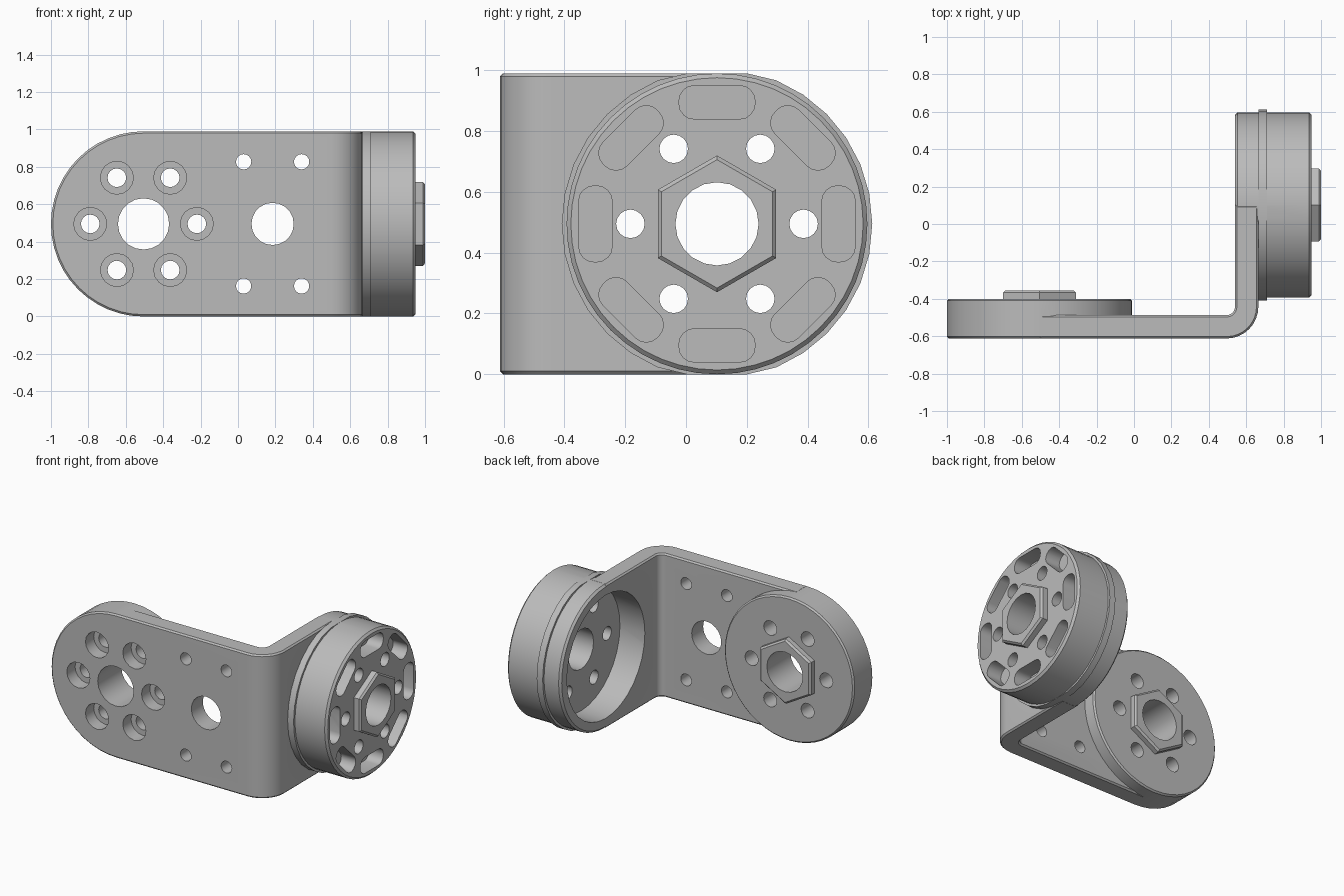
import bpy, bmesh
from math import sin, cos, pi, radians

cube = bpy.data.objects.get("Cube")
if cube:
    bpy.data.objects.remove(cube, do_unlink=True)

grey = bpy.data.materials.new("machined grey")
grey.use_nodes = True
GREY = (0.5, 0.5, 0.5, 1)
grey.diffuse_color = GREY
grey.node_tree.nodes["Principled BSDF"].inputs["Base Color"].default_value = GREY

MID = 0.495          # centre height and end radius
TOP = 2 * MID
FACE = (-0.505, MID)   # rear disc axis (x, z)
HUB = (0.102, MID)     # hub axis (y, z)
FRONT, INNER = -0.612, -0.487   # long wall
IN_X, OUT_X = 0.54, 0.665       # short wall


def circle(c, r, n, start=0.0):
    return [(c[0] + r * cos(start + 2 * pi * i / n),
             c[1] + r * sin(start + 2 * pi * i / n)) for i in range(n)]


def arc(c, r, a, b, n=8):
    return [(c[0] + r * cos(radians(a + (b - a) * i / n)),
             c[1] + r * sin(radians(a + (b - a) * i / n))) for i in range(n + 1)]


def prism(name, profiles, axis, lo, hi, bevel=0.0):
    """Extrude closed 2D profiles along an axis, with optional chamfered rims."""
    place = {"x": lambda u, v, t: (t, u, v),
             "y": lambda u, v, t: (u, t, v),
             "z": lambda u, v, t: (u, v, t)}[axis]
    bm = bmesh.new()
    rims = []
    for pts in profiles:
        rings = [[bm.verts.new(place(u, v, t)) for u, v in pts] for t in (lo, hi)]
        for ring in rings:
            rims += bm.faces.new(ring).edges
        n = len(pts)
        for i in range(n):
            j = (i + 1) % n
            bm.faces.new((rings[0][i], rings[0][j], rings[1][j], rings[1][i]))
    bmesh.ops.recalc_face_normals(bm, faces=bm.faces)
    if bevel:
        bmesh.ops.bevel(bm, geom=rims, offset=bevel, segments=1,
                        affect="EDGES", profile=0.5)
    mesh = bpy.data.meshes.new(name)
    bm.to_mesh(mesh)
    bm.free()
    obj = bpy.data.objects.new(name, mesh)
    bpy.context.collection.objects.link(obj)
    return obj


def finish(obj, add=(), cut=()):
    """Apply the unions and cuts, then colour and shade."""
    for operation, tools in (("UNION", add), ("DIFFERENCE", cut)):
        for tool in tools:
            mod = obj.modifiers.new(tool.name, "BOOLEAN")
            mod.operation, mod.solver, mod.object = operation, "EXACT", tool
    bpy.context.view_layer.update()
    mesh = bpy.data.meshes.new_from_object(
        obj.evaluated_get(bpy.context.evaluated_depsgraph_get()))
    obj.modifiers.clear()
    obj.data = mesh
    mesh.materials.clear()
    mesh.materials.append(grey)
    bpy.ops.object.select_all(action="DESELECT")
    obj.select_set(True)
    bpy.context.view_layer.objects.active = obj
    bpy.ops.object.shade_smooth_by_angle(angle=radians(30))


def bolt_circle(c, r):
    return [circle(p, r, 16) for p in circle(c, 0.285, 6)]


def slot(k):
    """Rounded pocket outline at one of eight directions round the hub."""
    corners = [(0.40 + sx * 0.005, sy * 0.075, a) for sx, sy, a in
               ((1, 1, 0), (-1, 1, 90), (-1, -1, 180), (1, -1, 270))]
    pts = [p for x, y, a in corners for p in arc((x, y), 0.05, a, a + 90, 4)]
    c, s = cos(k * pi / 4), sin(k * pi / 4)
    return [(HUB[0] + x * c - y * s, HUB[1] + x * s + y * c) for x, y in pts]


# Cutters
bore = 0.137
face_bore = prism("face_bore", [circle(FACE, bore, 20)], "y", -0.8, 0)
face_bolts = prism("face_bolts", bolt_circle(FACE, 0.05), "y", -0.8, 0)
counterbores = prism("counterbores", bolt_circle(FACE, 0.088), "y", -0.8, FRONT + 0.09)
wall_holes = prism("wall_holes", [circle((0.185, MID), 0.113, 20)] +
                   [circle((x, MID + s * 0.332), 0.041, 16)
                    for x in (0.03, 0.34) for s in (-1, 1)], "y", -0.8, 0)
cavity = prism("cavity", [circle(HUB, 0.425, 32)], "x", 0.4, 0.73)
hub_bore = prism("hub_bore", [circle(HUB, bore, 20)], "x", 0.6, 1.2)
hub_bolts = prism("hub_bolts", bolt_circle(HUB, 0.047), "x", 0.6, 1.2)
pockets = prism("pockets", [slot(k) for k in range(8)], "x", 0.84, 1.2)
ring_bore = prism("ring_bore", [circle(HUB, 0.46, 32)], "x", 0.4, 1.2)
cutters = [face_bore, face_bolts, counterbores, wall_holes, cavity,
           hub_bore, hub_bolts, pockets, ring_bore]

# Bent bracket: L outline with rounded bend, joined to the disc and the hub
bend, fold = 0.17, 0.045
outline = ([(FACE[0], FRONT)]
           + arc((OUT_X - bend, FRONT + bend), bend, -90, 0)
           + [(OUT_X, HUB[0]), (IN_X, HUB[0])]
           + arc((IN_X - fold, INNER + fold), fold, 0, -90)
           + [(FACE[0], INNER)])
bracket = prism("bracket", [outline], "z", 0, TOP, 0.01)
disc = prism("rear_disc", [circle(FACE, MID, 48)], "y", FRONT, -0.40, 0.01)
hub = prism("hub", [circle(HUB, MID, 48)], "x", IN_X, 0.95, 0.014)
finish(bracket, add=[disc, hub], cut=cutters[:-1])

# Thin flange round the hub, flattened level with the bracket edges
flange_outline = [(y, min(max(z, 0), TOP)) for y, z in circle(HUB, 0.511, 32)]
flange = prism("hub_flange", [flange_outline], "x", OUT_X, 0.71)
finish(flange, cut=[ring_bore])

# Hexagonal bosses
face_hex = prism("rear_hex_boss", [circle(FACE, 0.225, 6, pi / 2)], "y", -0.42, -0.355, 0.012)
finish(face_hex, cut=[face_bore])
hub_hex = prism("hub_hex_boss", [circle(HUB, 0.225, 6, pi / 2)], "x", 0.93, 1.0, 0.012)
finish(hub_hex, cut=[hub_bore])

for tool in cutters + [disc, hub]:
    bpy.data.objects.remove(tool, do_unlink=True)
